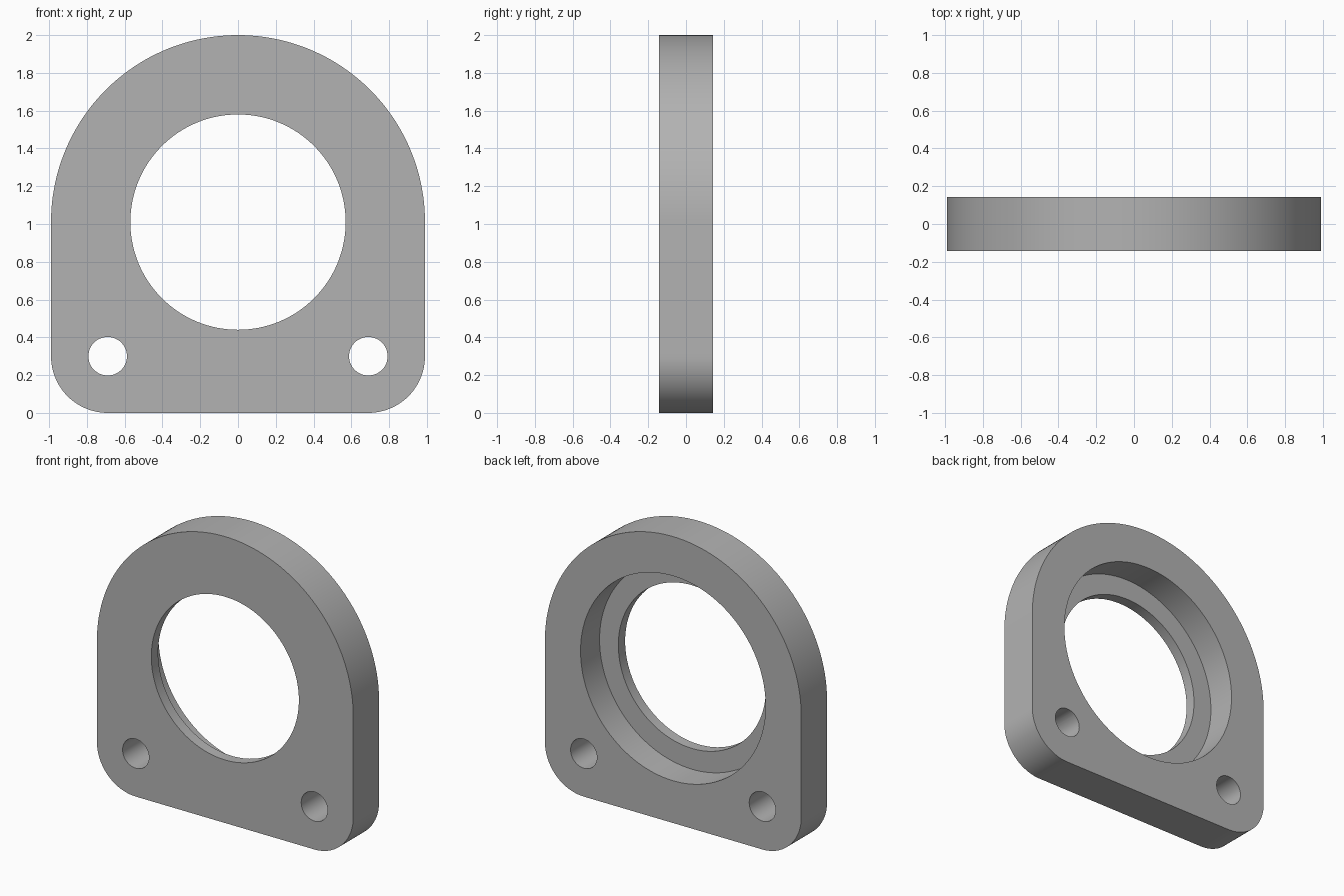
import bpy, bmesh
from math import sin, cos, pi, radians
from mathutils import Matrix

cube = bpy.data.objects.get("Cube")
if cube:
    bpy.data.objects.remove(cube, do_unlink=True)

HALF = 0.1425      # half thickness
R = 0.99           # radius of the rounded top
AXIS_Z = 1.01      # height of the main bore
CORNER = 0.30      # lower corner radius
HOLE_X = R - CORNER

metal = bpy.data.materials.new("grey metal")
metal.use_nodes = True
GREY = (0.45, 0.45, 0.45, 1)
metal.diffuse_color = GREY
metal.node_tree.nodes["Principled BSDF"].inputs["Base Color"].default_value = GREY


def link(name, bm):
    bmesh.ops.recalc_face_normals(bm, faces=bm.faces)
    mesh = bpy.data.meshes.new(name)
    bm.to_mesh(mesh)
    bm.free()
    mesh.materials.append(metal)
    obj = bpy.data.objects.new(name, mesh)
    bpy.context.collection.objects.link(obj)
    return obj


def arc(cx, cz, r, start, end, steps):
    angles = [radians(start + (end - start) * i / steps) for i in range(steps + 1)]
    return [(cx + r * cos(a), cz + r * sin(a)) for a in angles]


def cylinder_cutter(name, x, z, r, y0, y1, sides):
    bm = bmesh.new()
    place = Matrix.Translation((x, (y0 + y1) / 2, z)) @ Matrix.Rotation(pi / 2, 4, 'X')
    bmesh.ops.create_cone(bm, cap_ends=True, segments=sides, radius1=r, radius2=r,
                          depth=y1 - y0, matrix=place)
    obj = link(name, bm)
    obj.hide_render = True
    return obj


# Plate: arched top with rounded lower corners, extruded through its thickness
outline = (arc(0, AXIS_Z, R, 0, 180, 96)
           + arc(-HOLE_X, CORNER, CORNER, 180, 270, 24)
           + arc(HOLE_X, CORNER, CORNER, 270, 360, 24))
bm = bmesh.new()
face = bm.faces.new([bm.verts.new((x, -HALF, z)) for x, z in outline])
side = bmesh.ops.extrude_face_region(bm, geom=[face])
moved = [v for v in side["geom"] if isinstance(v, bmesh.types.BMVert)]
bmesh.ops.translate(bm, verts=moved, vec=(0, 2 * HALF, 0))
plate = link("flange_plate", bm)

# Main bore, rear bearing recess and two mounting holes
cutters = [
    cylinder_cutter("bore_cutter", 0, AXIS_Z, 0.57, -1, 1, 128),
    cylinder_cutter("recess_cutter", 0, AXIS_Z, 0.715, HALF - 0.21, 1, 128),
]
for label, sign in (("left", 1), ("right", -1)):
    cutters.append(cylinder_cutter(label + "_hole_cutter", sign * HOLE_X, CORNER,
                                   0.102, -1, 1, 48))

bpy.ops.object.select_all(action='DESELECT')
plate.select_set(True)
bpy.context.view_layer.objects.active = plate
for cutter in cutters:
    mod = plate.modifiers.new(cutter.name, 'BOOLEAN')
    mod.operation = 'DIFFERENCE'
    mod.solver = 'EXACT'
    mod.object = cutter
    bpy.ops.object.modifier_apply(modifier=mod.name)
    bpy.data.objects.remove(cutter, do_unlink=True)

bpy.ops.object.shade_smooth_by_angle(angle=radians(30))
